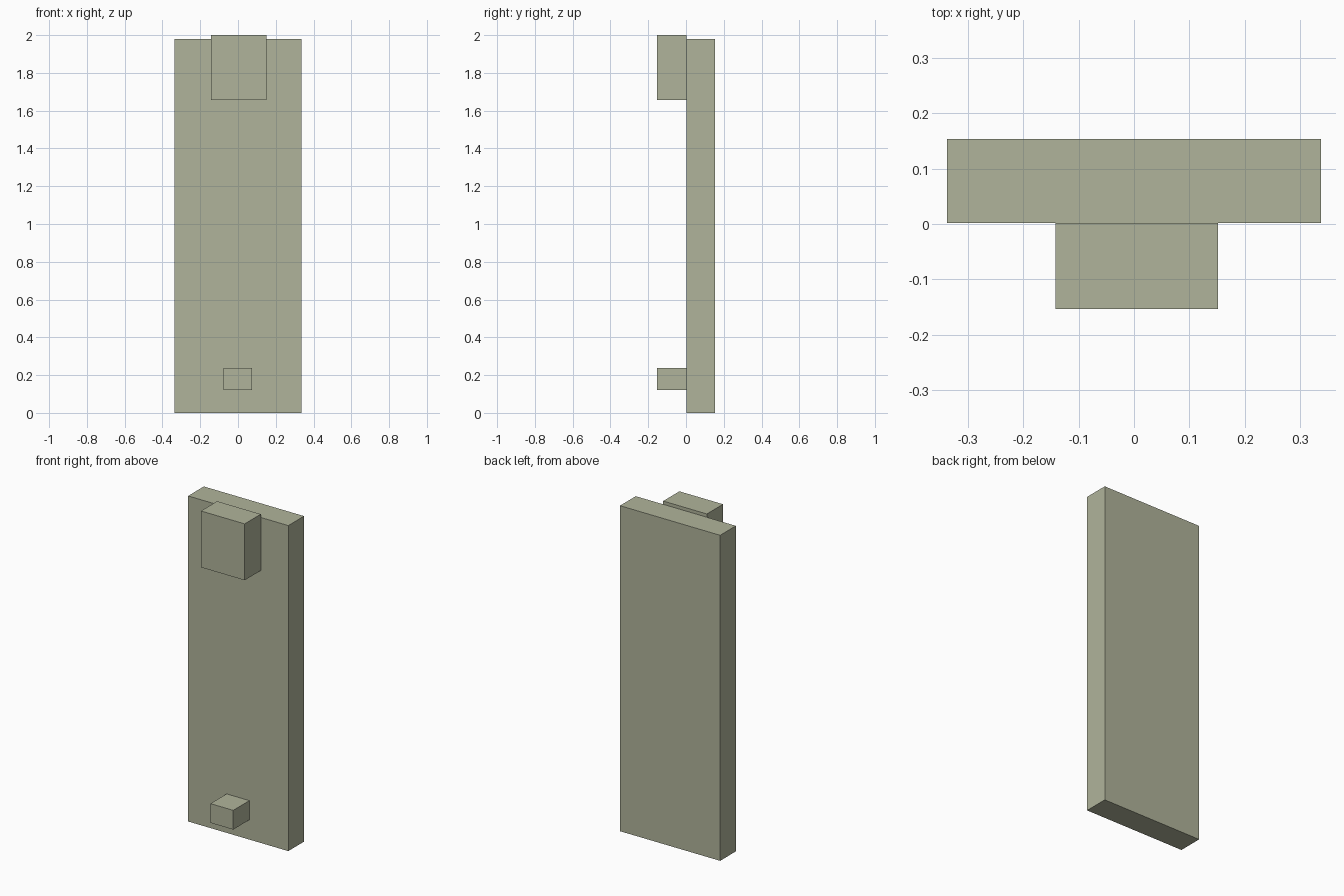
import bpy

if "Cube" in bpy.data.objects:
    bpy.data.objects.remove(bpy.data.objects["Cube"])

# One flat grey-green for the whole model
mat = bpy.data.materials.new("sage_grey")
mat.diffuse_color = (0.434, 0.456, 0.328, 1.0)
mat.use_nodes = True
mat.node_tree.nodes["Principled BSDF"].inputs["Base Color"].default_value = mat.diffuse_color


def box(name, x, y, z):
    """Axis-aligned box from (min, max) spans."""
    spans = (x, y, z)
    bpy.ops.mesh.primitive_cube_add(size=1, location=[(a + b) / 2 for a, b in spans])
    ob = bpy.context.object
    ob.name = name
    ob.scale = [b - a for a, b in spans]
    bpy.ops.object.transform_apply(location=False, rotation=False, scale=True)
    ob.data.materials.append(mat)
    return ob


# Tall upright slab
box("panel", (-0.337, 0.337), (0.002, 0.153), (0, 1.98))
# Large block near the top, slightly off centre and proud of the panel top
box("upper_block", (-0.142, 0.152), (-0.153, 0.002), (1.657, 2.0))
# Small block near the bottom
box("lower_block", (-0.078, 0.075), (-0.153, 0.002), (0.12, 0.237))
